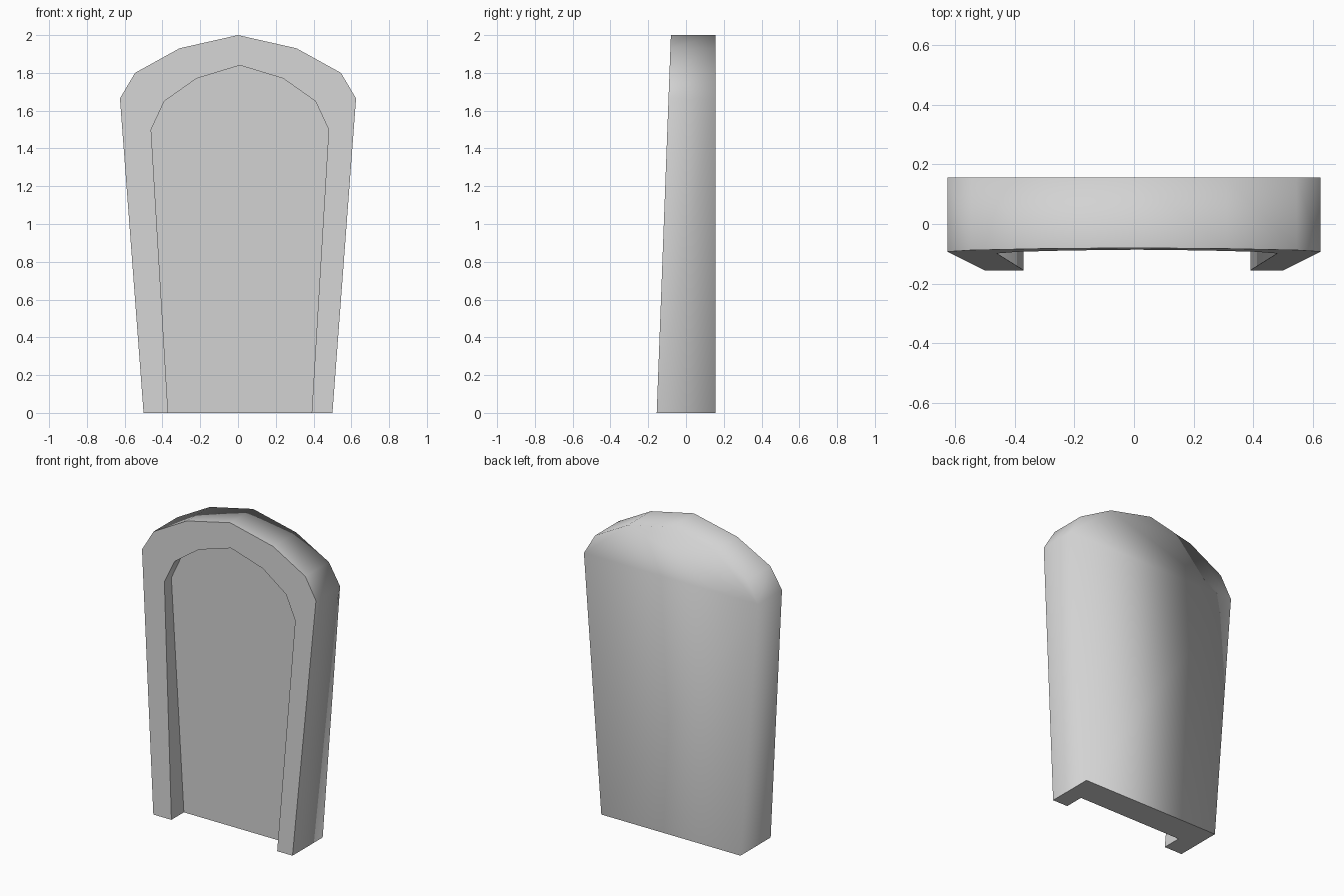
import bpy
import bmesh

cube = bpy.data.objects.get("Cube")
if cube:
    bpy.data.objects.remove(cube, do_unlink=True)

# Single grey material
grey = bpy.data.materials.new("light_grey")
grey.use_nodes = True
colour = (0.65, 0.65, 0.65, 1)
grey.diffuse_color = colour
grey.node_tree.nodes["Principled BSDF"].inputs["Base Color"].default_value = colour

BACK_Y = 0.155
PANEL_Y = -0.027


def front_y(z):
    """Front plane leans back towards the top."""
    return -0.155 + 0.0375 * z


def arch(half, shift=0):
    """Mirror half an arch (foot to apex) into a full open outline."""
    left = [(shift - x, z) for x, z in half]
    right = [(shift + x, z) for x, z in reversed(half[:-1])]
    return left + right


outer = arch([(0.5, 0), (0.625, 1.665), (0.545, 1.8), (0.31, 1.93), (0, 2)])
inner = arch([(0.38, 0), (0.47, 1.5), (0.4, 1.65), (0.23, 1.77), (0, 1.84)], 0.01)

bm = bmesh.new()


def ring(outline, depth):
    return [bm.verts.new((x, depth(z), z)) for x, z in outline]


def strip(a, b):
    """Quads between two open outlines."""
    return [bm.faces.new((a[i], a[i + 1], b[i + 1], b[i])) for i in range(len(a) - 1)]


back = ring(outer, lambda z: BACK_Y)
front = ring(outer, front_y)
lip = ring(inner, front_y)
panel = ring(inner, lambda z: PANEL_Y)

# Rounded shell: outer wall and back
shell = strip(back, front) + [bm.faces.new(back)]
# Front rim, recess wall and recessed panel
rim = strip(front, lip)
wall = strip(lip, panel)
recess = [bm.faces.new(panel)]
# Open-fronted base
base = [bm.faces.new((back[0], front[0], lip[0], panel[0],
                      panel[-1], lip[-1], front[-1], back[-1]))]
bm.normal_update()
bmesh.ops.recalc_face_normals(bm, faces=bm.faces[:])

# Smooth within the shell and recess wall, sharp between the parts
group = {}
for number, part in enumerate((shell, rim, wall, recess, base)):
    for face in part:
        group[face] = number
        face.smooth = True
for edge in bm.edges:
    edge.smooth = len({group[f] for f in edge.link_faces}) == 1

mesh = bpy.data.meshes.new("arched_shell")
bm.to_mesh(mesh)
bm.free()
mesh.materials.append(grey)
shell_object = bpy.data.objects.new("arched_shell", mesh)
bpy.context.collection.objects.link(shell_object)
